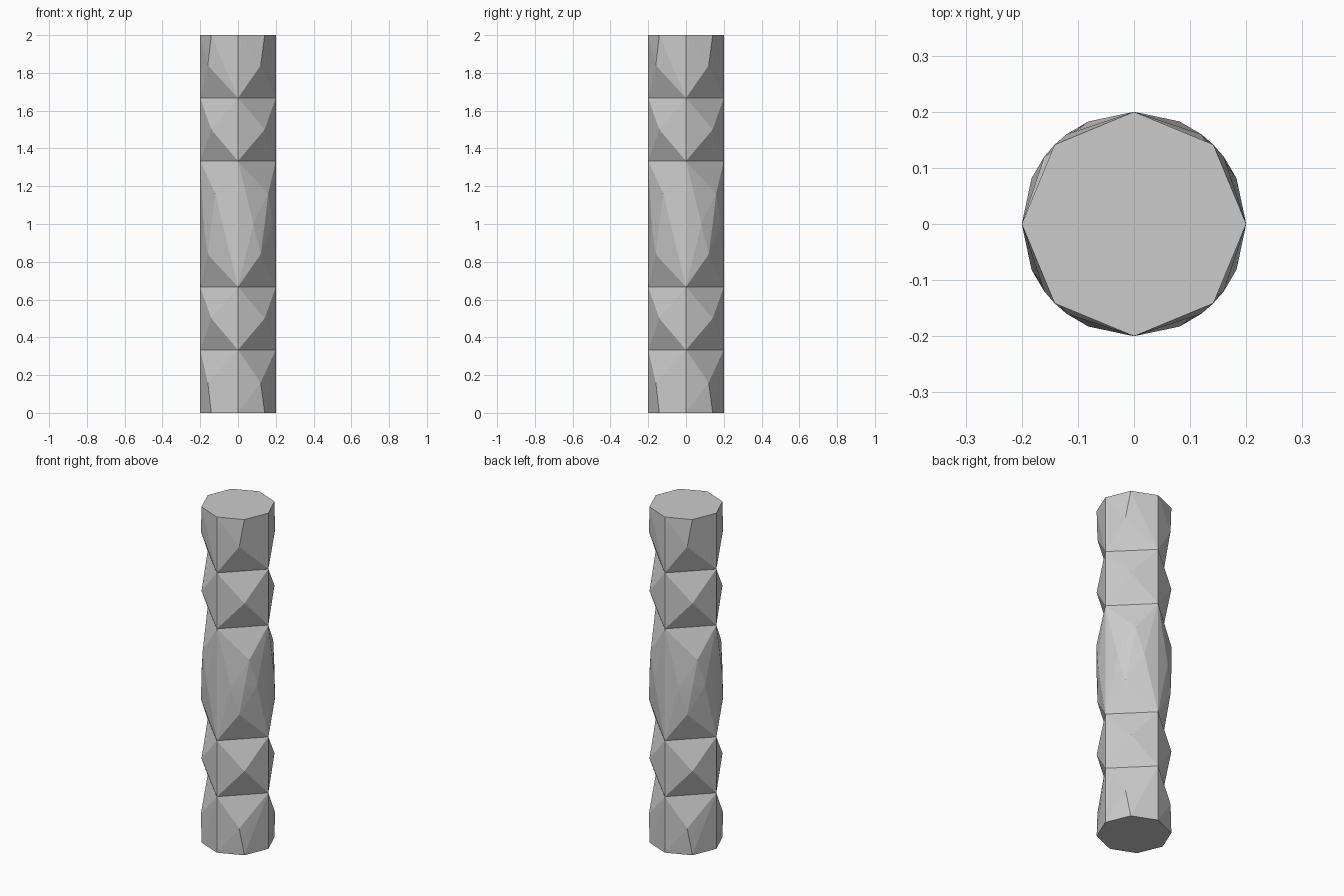
import bpy
import bmesh
from math import radians, sin, cos

cube = bpy.data.objects.get("Cube")
if cube:
    bpy.data.objects.remove(cube, do_unlink=True)

RADIUS = 0.2
THIRD = 1 / 3
LEAN = 36.9   # angle of the off-centre bulges
RISE = 0.173  # height of those bulges above their square ring


def ring(z, *angles):
    """Points on the column's round outline, repeated on its four sides."""
    return [(RADIUS * sin(radians(a + q)), -RADIUS * cos(radians(a + q)), z)
            for q in (0, 90, 180, 270) for a in angles]


def add_block(bm, points):
    """Faceted block wrapped around its points."""
    verts = [bm.verts.new(p) for p in points]
    bmesh.ops.convex_hull(bm, input=verts)


def stud_block(z):
    """Square block with a pointed stud on each side."""
    return ring(z, 0) + ring(z + THIRD / 2, 45) + ring(z + THIRD, 0)


bm = bmesh.new()

# Foot: octagon narrowing to a square
add_block(bm, ring(0, 0, 45) + ring(THIRD - RISE, LEAN) + ring(THIRD, 0))
# Lower studs
add_block(bm, stud_block(THIRD))
# Middle swelling between two squares
add_block(bm, ring(2 * THIRD, 0) + ring(2 * THIRD + RISE, LEAN)
          + ring(1, 24, 45, 66)
          + ring(4 * THIRD - RISE, 90 - LEAN) + ring(4 * THIRD, 0))
# Upper studs
add_block(bm, stud_block(4 * THIRD))
# Head: square widening to an octagon
add_block(bm, ring(5 * THIRD, 0) + ring(5 * THIRD + RISE, LEAN) + ring(2, 0, 45))

# Open the hidden caps between blocks and join them into one skin
inner = [f for f in bm.faces
         if abs(f.normal.z) > 0.99 and 0.1 < f.calc_center_median().z < 1.9]
bmesh.ops.delete(bm, geom=inner, context="FACES")
bmesh.ops.remove_doubles(bm, verts=bm.verts[:], dist=0.0005)
bmesh.ops.dissolve_limit(bm, angle_limit=radians(0.5),
                         verts=bm.verts[:], edges=bm.edges[:])
bmesh.ops.recalc_face_normals(bm, faces=bm.faces[:])

mesh = bpy.data.meshes.new("column")
bm.to_mesh(mesh)
bm.free()
column = bpy.data.objects.new("column", mesh)
bpy.context.collection.objects.link(column)

# Plain grey finish
grey = bpy.data.materials.new("light_grey")
grey.use_nodes = True
colour = (0.6, 0.6, 0.6, 1)
grey.diffuse_color = colour
grey.node_tree.nodes["Principled BSDF"].inputs["Base Color"].default_value = colour
mesh.materials.append(grey)
